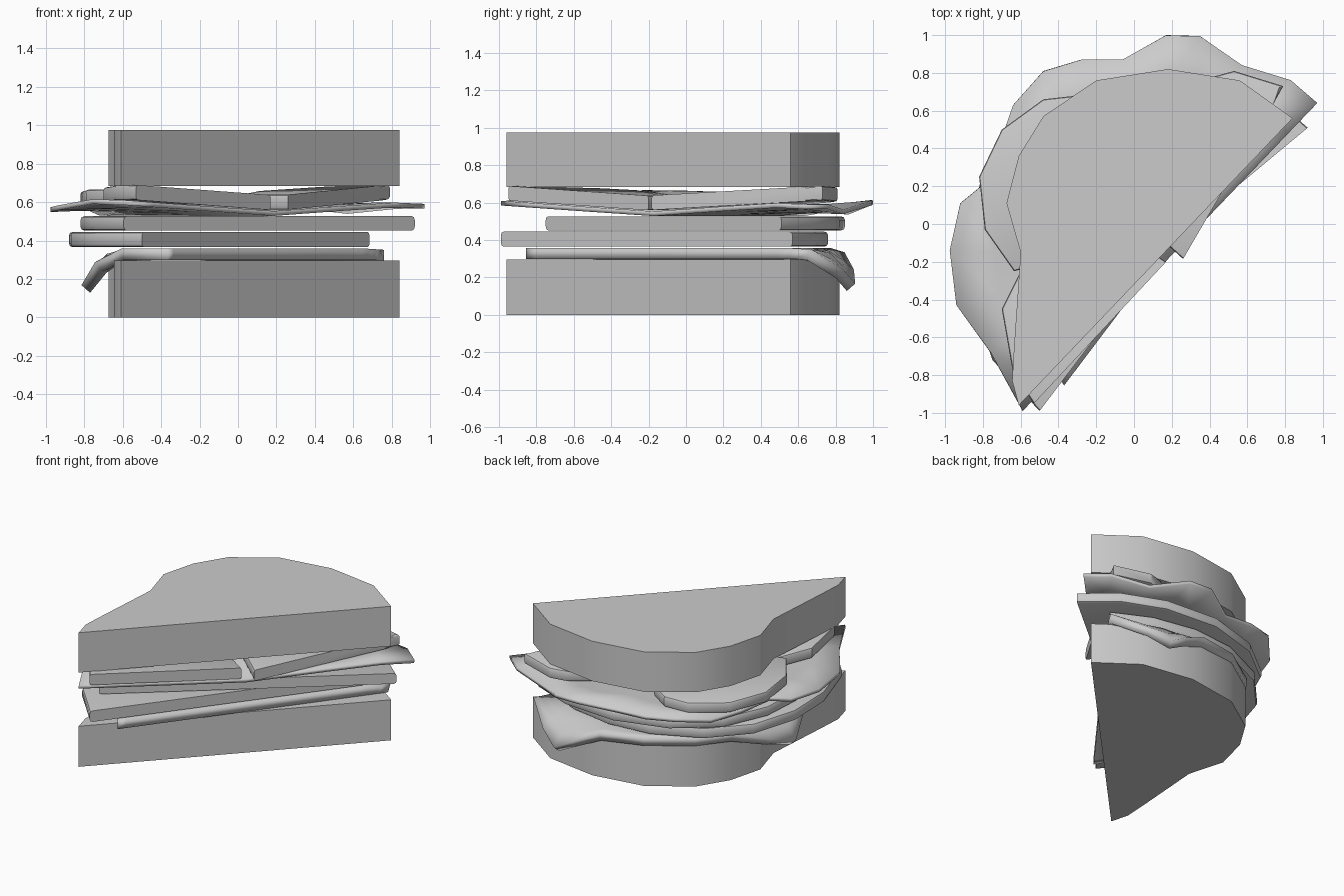
import bpy, bmesh
from math import radians

cube = bpy.data.objects.get("Cube")
if cube:
    bpy.data.objects.remove(cube)

grey = bpy.data.materials.new("plain grey")
grey.use_nodes = True
grey.diffuse_color = (0.6, 0.6, 0.6, 1)
grey.node_tree.nodes["Principled BSDF"].inputs["Base Color"].default_value = (0.6, 0.6, 0.6, 1)


def finish(bm, name, angle=30):
    mesh = bpy.data.meshes.new(name)
    bm.to_mesh(mesh)
    bm.free()
    obj = bpy.data.objects.new(name, mesh)
    bpy.context.collection.objects.link(obj)
    mesh.materials.append(grey)
    bpy.ops.object.select_all(action='DESELECT')
    obj.select_set(True)
    bpy.context.view_layer.objects.active = obj
    bpy.ops.object.shade_smooth_by_angle(angle=radians(angle))
    return obj


def sag(x, y):
    """Height gained towards both ends of the cut."""
    return 0.036 * abs(x + y)


def slab(name, outline, bottom, thick, round_rim=0, bend=False):
    """Half slice; the last outline point joins the first along the cut."""
    bm = bmesh.new()
    low = [bm.verts.new((x, y, bottom)) for x, y in outline]
    high = [bm.verts.new((x, y, bottom + thick)) for x, y in outline]
    bm.faces.new(low)
    bm.faces.new(high[::-1])
    n = len(outline)
    for i in range(n):
        j = (i + 1) % n
        bm.faces.new((low[i], high[i], high[j], low[j]))
    if round_rim:
        rim = [bm.edges.get((ring[i], ring[i + 1])) for ring in (low, high) for i in range(n - 1)]
        bmesh.ops.bevel(bm, geom=rim, offset=round_rim, segments=2, profile=0.5, affect='EDGES')
    if bend:
        for v in bm.verts:
            v.co.z += sag(v.co.x, v.co.y)
    bmesh.ops.recalc_face_normals(bm, faces=bm.faces)
    return finish(bm, name)


def sheet(name, rim, bottom, thick, rings, bend=0):
    """Thin leaf fanned from the middle of the cut; rings are (reach, share of rim lift)."""
    px, py = [(rim[0][k] + rim[-1][k]) / 2 for k in (0, 1)]
    bm = bmesh.new()
    hub = bm.verts.new((px, py, bottom + bend * sag(px, py)))
    rows = []
    for reach, share in rings:
        row = []
        for x, y, lift in rim:
            qx, qy = px + (x - px) * reach, py + (y - py) * reach
            row.append(bm.verts.new((qx, qy, bottom + bend * sag(qx, qy) + lift * share)))
        rows.append(row)
    for i in range(len(rim) - 1):
        bm.faces.new((hub, rows[0][i + 1], rows[0][i]))
        for a, b in zip(rows, rows[1:]):
            bm.faces.new((a[i], a[i + 1], b[i + 1], b[i]))
    bmesh.ops.recalc_face_normals(bm, faces=bm.faces)
    bm.normal_update()
    if sum(f.normal.z * f.calc_area() for f in bm.faces) < 0:
        bmesh.ops.reverse_faces(bm, faces=bm.faces)
    obj = finish(bm, name)
    solid = obj.modifiers.new("thickness", 'SOLIDIFY')
    solid.thickness = thick
    solid.offset = 1
    return obj


# Bread halves
bread = [(-0.61, -0.96), (-0.645, -0.83), (-0.635, -0.65), (-0.6, -0.15), (-0.675, 0.11),
         (-0.61, 0.36), (-0.48, 0.57), (-0.2, 0.76), (0.18, 0.82), (0.56, 0.76), (0.84, 0.56)]
slab("bottom_bread", bread, 0, 0.295)
slab("top_bread", bread, 0.685, 0.29)

# Cheese with two drooping corners
cheese = [(-0.37, -0.855, 0), (-0.6, -0.5, 0), (-0.71, -0.3, -0.06), (-0.77, -0.1, -0.17),
          (-0.73, 0.12, -0.1), (-0.62, 0.37, -0.01), (-0.48, 0.58, 0), (-0.2, 0.77, 0),
          (0.1, 0.83, -0.02), (0.28, 0.86, -0.1), (0.42, 0.86, -0.17), (0.56, 0.8, -0.1),
          (0.76, 0.64, 0)]
sheet("cheese", cheese, 0.298, 0.06, [(0.8, 0), (0.88, 0.12), (0.94, 0.5), (1, 1)])

# Two round filling slices
lower = [(-0.5, -0.99), (-0.75, -0.72), (-0.87, -0.35), (-0.88, 0), (-0.78, 0.33),
         (-0.55, 0.58), (-0.22, 0.73), (0.1, 0.76), (0.42, 0.7), (0.685, 0.57)]
upper = [(-0.595, -0.75), (-0.76, -0.45), (-0.82, -0.1), (-0.8, 0.2), (-0.66, 0.52),
         (-0.38, 0.74), (0, 0.85), (0.4, 0.82), (0.7, 0.7), (0.92, 0.51)]
slab("lower_filling_slice", lower, 0.365, 0.08, 0.02)
slab("upper_filling_slice", upper, 0.452, 0.075, 0.02)

# Ruffled lettuce leaf
lettuce = [(-0.59, -0.99, 0), (-0.76, -0.68, 0.01), (-0.94, -0.43, -0.02), (-0.975, -0.14, -0.02),
           (-0.92, 0.11, 0.0), (-0.81, 0.2, 0.02), (-0.72, 0.4, -0.01), (-0.64, 0.63, 0.0),
           (-0.48, 0.81, 0.02), (-0.28, 0.87, 0.0), (-0.06, 0.87, -0.02), (0.17, 1, 0.02),
           (0.35, 0.995, 0.01), (0.57, 0.84, -0.04), (0.83, 0.76, -0.02), (0.97, 0.64, -0.02)]
sheet("lettuce", lettuce, 0.528, 0.025, [(0.45, 0), (0.8, 0.1), (1, 1)], bend=1)

# Chunky top filling, three pieces tilted towards the middle
front_piece = [(0.17, -0.2), (0.05, -0.12), (-0.6, -0.25), (-0.7, -0.45), (-0.64, -0.79), (-0.53, -0.95)]
side_piece = [(-0.1, -0.1), (-0.635, -0.25), (-0.79, -0.03), (-0.82, 0.25), (-0.7, 0.5),
              (-0.48, 0.66), (-0.3, 0.68), (-0.15, 0.58), (-0.05, 0.1)]
back_piece = [(0.26, -0.185), (0, 0.05), (0.1, 0.5), (0.42, 0.78), (0.53, 0.81), (0.79, 0.73),
              (0.74, 0.64)]
for name, outline in (("front_filling_piece", front_piece), ("side_filling_piece", side_piece),
                      ("back_filling_piece", back_piece)):
    slab(name, outline, 0.558, 0.078, 0.015, bend=True)
